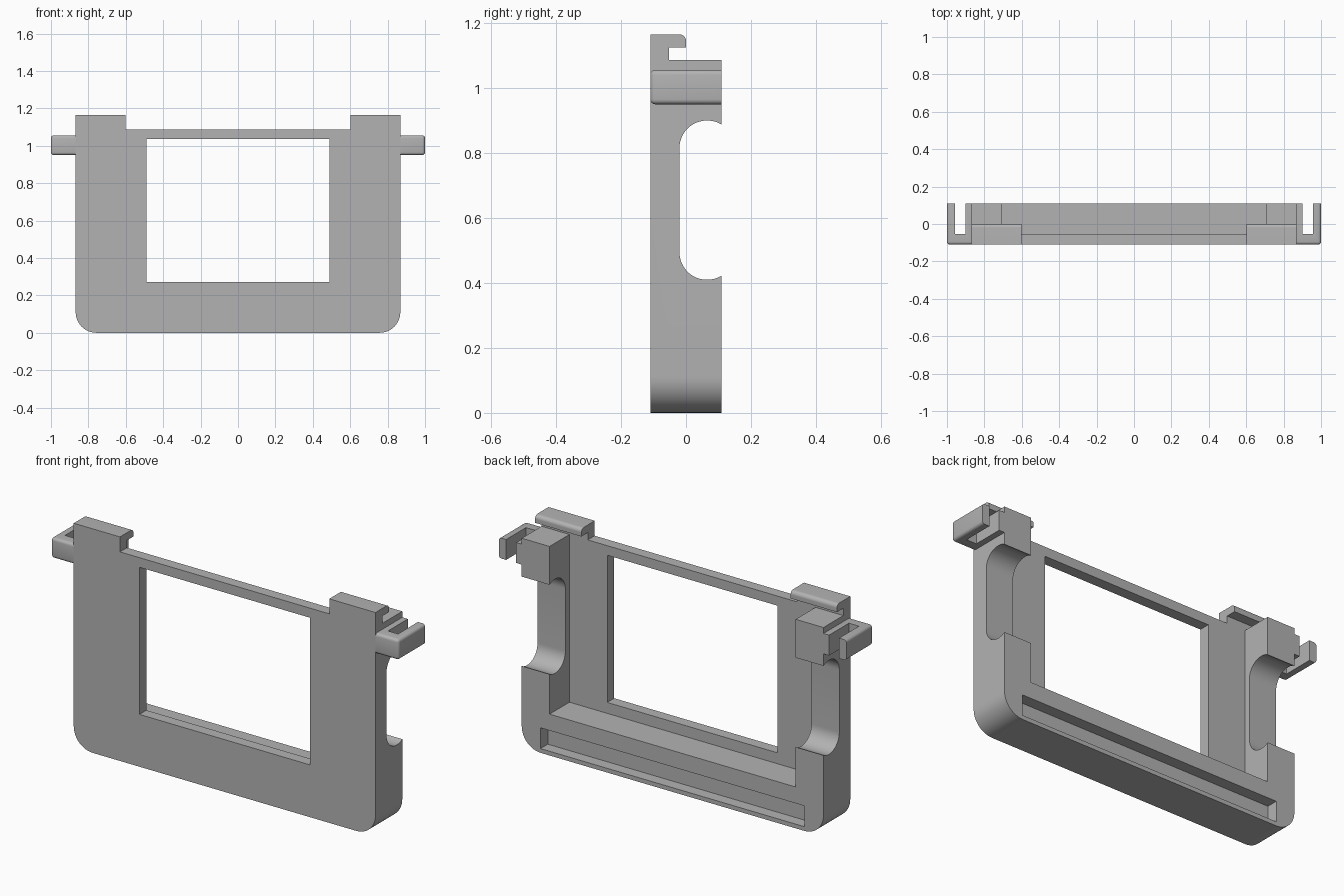
import bpy
import bmesh
import math

if "Cube" in bpy.data.objects:
    bpy.data.objects.remove(bpy.data.objects["Cube"], do_unlink=True)

grey = bpy.data.materials.new("matte grey plastic")
grey.use_nodes = True
COLOUR = (0.45, 0.45, 0.45, 1)
grey.diffuse_color = COLOUR
grey.node_tree.nodes["Principled BSDF"].inputs["Base Color"].default_value = COLOUR

WIDTH, DEPTH, TOP = 0.868, 0.11, 1.087   # half width, half depth, height
PLATE_BACK = -0.053


def make_object(name, bm):
    bmesh.ops.recalc_face_normals(bm, faces=bm.faces[:])
    mesh = bpy.data.meshes.new(name)
    bm.to_mesh(mesh)
    bm.free()
    mesh.materials.append(grey)
    obj = bpy.data.objects.new(name, mesh)
    bpy.context.collection.objects.link(obj)
    return obj


def rounded_rect(a0, a1, b0, b1, radii):
    """Outline with a radius per corner: low-low, high-low, high-high, low-high."""
    corners = [(a0, b0, 1, 1), (a1, b0, -1, 1), (a1, b1, -1, -1), (a0, b1, 1, -1)]
    points = []
    for i, ((a, b, da, db), r) in enumerate(zip(corners, radii)):
        if r == 0:
            points.append((a, b))
            continue
        for step in range(13):
            t = math.pi + math.pi / 2 * (i + step / 12)
            points.append((a + da * r + r * math.cos(t), b + db * r + r * math.sin(t)))
    return points


def prism(name, outline, axis, low, high):
    """Extrude an outline in (x, z) along y, or in (y, z) along x."""
    bm = bmesh.new()
    place = (lambda p: (low, *p)) if axis == "x" else (lambda p: (p[0], low, p[1]))
    face = bm.faces.new([bm.verts.new(place(p)) for p in outline])
    extruded = bmesh.ops.extrude_face_region(bm, geom=[face])
    shift = (high - low, 0, 0) if axis == "x" else (0, high - low, 0)
    moved = [v for v in extruded["geom"] if isinstance(v, bmesh.types.BMVert)]
    bmesh.ops.translate(bm, verts=moved, vec=shift)
    return make_object(name, bm)


def box(name, x0, x1, y0, y1, z0, z1):
    return prism(name, [(x0, z0), (x1, z0), (x1, z1), (x0, z1)], "y", y0, y1)


def apply_modifier(obj, modifier):
    bpy.context.view_layer.objects.active = obj
    bpy.ops.object.modifier_apply(modifier=modifier.name)


def cut(obj, cutter):
    cutter.hide_render = True
    mod = obj.modifiers.new("cut", "BOOLEAN")
    mod.operation = "DIFFERENCE"
    mod.solver = "EXACT"
    mod.object = cutter
    apply_modifier(obj, mod)
    bpy.data.objects.remove(cutter, do_unlink=True)


def smooth(obj):
    bpy.ops.object.select_all(action="DESELECT")
    obj.select_set(True)
    bpy.context.view_layer.objects.active = obj
    bpy.ops.object.shade_smooth_by_angle(angle=math.radians(35))


# Frame: rounded block with pocket, window, finger grips and rear slot
frame = prism("frame", rounded_rect(-WIDTH, WIDTH, 0, TOP, (0.11, 0.11, 0, 0)),
              "y", -DEPTH, DEPTH)
cut(frame, box("pocket_cutter", -0.708, 0.708, PLATE_BACK, 0.3, 0.215, 1.4))
cut(frame, box("window_cutter", -0.49, 0.49, -0.3, 0, 0.272, 1.037))
cut(frame, prism("grip_cutter", rounded_rect(-0.02, 0.15, 0.41, 0.9, [0.084] * 4),
                 "x", -1.2, 1.2))
cut(frame, box("slot_cutter", -0.76, 0.76, 0.05, 0.3, 0.022, 0.13))
smooth(frame)

for side, label in ((1, "left"), (-1, "right")):
    # Hook: upright tab with a lip overhanging the top of the post
    lip = rounded_rect(-DEPTH, 0, 1.125, 1.165, (0, 0, 0.02, 0))
    outline = [(-DEPTH, TOP), (PLATE_BACK, TOP), (PLATE_BACK, 1.125)] + lip[1:]
    x0, x1 = sorted((side * 0.602, side * WIDTH))
    hook = prism(label + "_hook", outline, "x", x0, x1)
    smooth(hook)

    # Clip: softened block slit from the back into a U shape
    x0, x1 = sorted((side * WIDTH, side * 1.0))
    clip = box(label + "_clip", x0, x1, -DEPTH, DEPTH, 0.95, 1.056)
    bm = bmesh.new()
    bm.from_mesh(clip.data)
    on_joint = lambda v: abs(abs(v.co.x) - WIDTH) < 1e-4
    on_back = lambda v: v.co.y > DEPTH - 1e-4
    soft = [e for e in bm.edges
            if not all(map(on_joint, e.verts)) and not all(map(on_back, e.verts))]
    bmesh.ops.bevel(bm, geom=soft, offset=0.015, segments=4, profile=0.5,
                    affect="EDGES")
    bm.to_mesh(clip.data)
    bm.free()
    x0, x1 = sorted((side * 0.9, side * 0.958))
    cut(clip, box("slit_cutter", x0, x1, PLATE_BACK, 0.3, 0.8, 1.2))
    smooth(clip)
